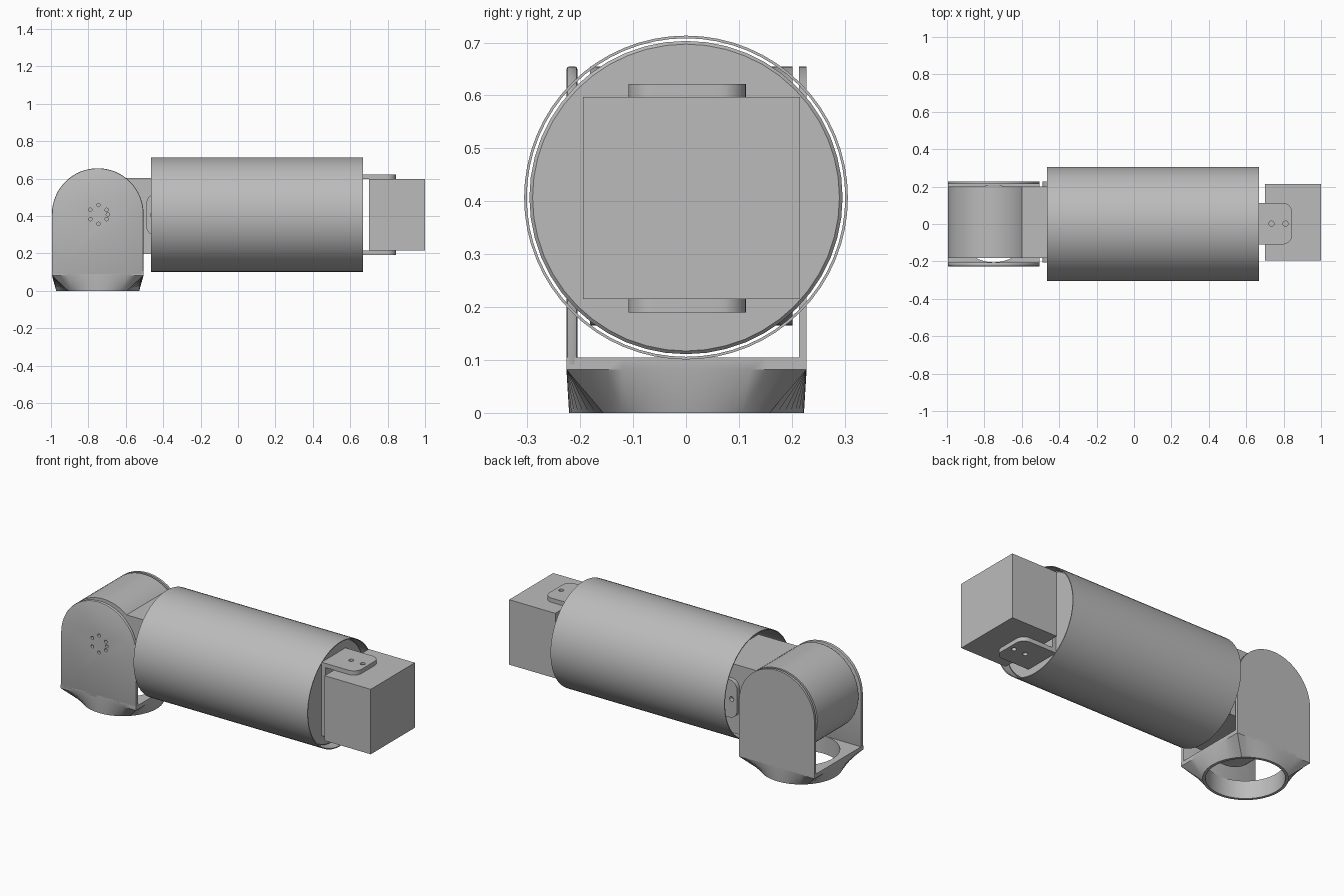
import bpy, bmesh
from math import sin, cos, pi, radians
from mathutils import Matrix, Vector

cube = bpy.data.objects.get("Cube")
if cube:
    bpy.data.objects.remove(cube, do_unlink=True)

grey = bpy.data.materials.new("machined_grey")
grey.use_nodes = True
grey.diffuse_color = (0.5, 0.5, 0.5, 1)
grey.node_tree.nodes["Principled BSDF"].inputs["Base Color"].default_value = (0.5, 0.5, 0.5, 1)

AXIS_Z = 0.407       # height of the tube axis
JOINT_X = -0.75      # elbow pivot
JOINT_Z = 0.41
JOINT_R = 0.245
ALONG_X = Matrix.Rotation(pi / 2, 4, "Y")
ALONG_Y = Matrix.Rotation(pi / 2, 4, "X")


def finish(name, bm):
    bmesh.ops.recalc_face_normals(bm, faces=bm.faces)
    mesh = bpy.data.meshes.new(name)
    bm.to_mesh(mesh)
    bm.free()
    mesh.materials.append(grey)
    obj = bpy.data.objects.new(name, mesh)
    bpy.context.scene.collection.objects.link(obj)
    return obj


def smooth(obj, angle=35):
    bpy.ops.object.select_all(action="DESELECT")
    obj.select_set(True)
    bpy.context.view_layer.objects.active = obj
    bpy.ops.object.shade_smooth_by_angle(angle=radians(angle))


def bake(obj):
    """Apply the modifiers on an object."""
    bpy.context.view_layer.update()
    graph = bpy.context.evaluated_depsgraph_get()
    mesh = bpy.data.meshes.new_from_object(obj.evaluated_get(graph))
    obj.modifiers.clear()
    obj.data = mesh


def add_box(bm, low, high):
    low, high = Vector(low), Vector(high)
    size = Matrix.Diagonal((*(high - low), 1))
    bmesh.ops.create_cube(bm, size=1, matrix=Matrix.Translation((low + high) / 2) @ size)


def add_prism(bm, outline, start, end, place):
    """Extrude a closed 2D outline from start to end; place maps (u, v, w) to a point."""
    a = [bm.verts.new(place(u, v, start)) for u, v in outline]
    b = [bm.verts.new(place(u, v, end)) for u, v in outline]
    bm.faces.new(a)
    bm.faces.new(b)
    for i in range(len(a)):
        j = (i + 1) % len(a)
        bm.faces.new((a[i], a[j], b[j], b[i]))


def add_rod(bm, centre, radius, depth, turn=Matrix(), sides=48):
    bmesh.ops.create_cone(bm, cap_ends=True, segments=sides, radius1=radius, radius2=radius,
                          depth=depth, matrix=Matrix.Translation(centre) @ turn)


def add_rings(bm, rings):
    """Bridge a closed chain of rings, the last one back to the first."""
    loops = [[bm.verts.new(p) for p in ring] for ring in rings]
    for k, loop in enumerate(loops):
        nxt = loops[(k + 1) % len(loops)]
        for i in range(len(loop)):
            j = (i + 1) % len(loop)
            bm.faces.new((loop[i], loop[j], nxt[j], nxt[i]))


def drill(obj, rods):
    """Cut rods (centre, radius, depth, turn) out of an object."""
    bm = bmesh.new()
    for centre, radius, depth, turn in rods:
        add_rod(bm, centre, radius, depth, turn, 20)
    cutter = finish("drill_cutter", bm)
    cutter.hide_render = True
    mod = obj.modifiers.new("holes", "BOOLEAN")
    mod.operation = "DIFFERENCE"
    mod.solver = "EXACT"
    mod.object = cutter
    bake(obj)
    bpy.data.objects.remove(cutter, do_unlink=True)


# Outer tube, open at both ends
def x_ring(x, r, n=64):
    return [(x, r * cos(2 * pi * i / n), AXIS_Z + r * sin(2 * pi * i / n)) for i in range(n)]


bm = bmesh.new()
add_rings(bm, [x_ring(-0.465, 0.306), x_ring(0.667, 0.306),
               x_ring(0.667, 0.301), x_ring(-0.465, 0.301)])
smooth(finish("outer_tube", bm))

# Inner core with chamfered rims, set back from both tube ends
bm = bmesh.new()
add_rod(bm, (0.19, 0, AXIS_Z), 0.296, 0.86, ALONG_X)
core = finish("inner_core", bm)
bevel = core.modifiers.new("rim", "BEVEL")
bevel.width = 0.006
bevel.segments = 1
bevel.limit_method = "ANGLE"
bevel.angle_limit = radians(60)
bake(core)
smooth(core)


# U-shaped motor brackets: a web and two rounded, drilled arms
def bracket(name, matrix):
    length, half, gap, thick, corner = 0.225, 0.111, 0.191, 0.025, 0.05
    outline = [(0, -half), (0, half)]
    for sign in (1, -1):
        steps = range(9) if sign == 1 else range(8, -1, -1)
        for i in steps:
            a = pi / 2 * (1 - i / 8)
            outline.append((length - corner + corner * cos(a),
                            sign * (half - corner + corner * sin(a))))
    arms = []
    for side, sign in (("first", 1), ("second", -1)):
        bm = bmesh.new()
        add_prism(bm, outline, sign * gap, sign * (gap + thick), lambda u, v, w: (u, v, w))
        arm = finish(f"{name}_{side}_arm", bm)
        drill(arm, [((x, 0, sign * (gap + thick / 2)), 0.014, 0.1, Matrix())
                    for x in (0.115, 0.19)])
        arms.append(arm)
    bm = bmesh.new()
    add_box(bm, (0, -half, -gap), (thick, half, gap))
    for part in arms + [finish(name + "_web", bm)]:
        part.data.transform(matrix)
        smooth(part)


bracket("end_bracket", Matrix.Translation((0.62, 0.002, 0.406)))
bracket("elbow_bracket", Matrix.Translation((-0.265, 0.01, 0.406))
        @ Matrix.Rotation(pi, 4, "Z") @ ALONG_Y)

# Motor blocks
bm = bmesh.new()
add_box(bm, (0.70, -0.195, 0.215), (1.0, 0.215, 0.597))
finish("end_motor", bm)
bm = bmesh.new()
add_box(bm, (-0.70, -0.181, 0.196), (-0.345, 0.201, 0.602))
finish("elbow_motor", bm)

# Elbow drum
bm = bmesh.new()
add_rod(bm, (JOINT_X, 0.01, JOINT_Z), JOINT_R, 0.382, ALONG_Y, 64)
smooth(finish("elbow_drum", bm))

# Fork plates with round tops
arch = [(JOINT_X + JOINT_R * cos(pi * i / 32), JOINT_Z + JOINT_R * sin(pi * i / 32))
        for i in range(33)]
arch += [(JOINT_X - JOINT_R, 0.085), (JOINT_X + JOINT_R, 0.085)]
for name, y0, y1 in (("front_fork_plate", -0.226, -0.205), ("rear_fork_plate", 0.214, 0.228)):
    bm = bmesh.new()
    add_prism(bm, arch, y0, y1, lambda u, v, w: (u, w, v))
    plate = finish(name, bm)
    if y0 < 0:
        edge = plate.modifiers.new("edge", "BEVEL")
        edge.width = 0.006
        edge.segments = 2
        edge.limit_method = "ANGLE"
        edge.angle_limit = radians(60)
        bake(plate)
        # Horn screw holes
        spots = [(0.05, a) for a in (0, 30, -30, 90, -90, 150, -150)]
        drill(plate, [((JOINT_X + 0.004 + r * cos(radians(a)), -0.215,
                        JOINT_Z - 0.002 + r * sin(radians(a))), 0.009, 0.1, ALONG_Y)
                      for r, a in spots])
    smooth(plate)


# Fork base: square rim lofted down to a round collar with an open bore
def base_ring(z, r=None, n=64):
    points = []
    for i in range(n):
        c, s = cos(2 * pi * i / n), sin(2 * pi * i / n)
        k = 1 / max(abs(c), abs(s))
        dx, dy = (r * c, r * s) if r else (JOINT_R * c * k, 0.227 * s * k)
        points.append((JOINT_X + dx, 0.001 + dy, z))
    return points


bm = bmesh.new()
add_rings(bm, [base_ring(0, 0.222), base_ring(0.082), base_ring(0.105),
               base_ring(0.105, 0.206), base_ring(0, 0.206)])
smooth(finish("fork_base", bm))
